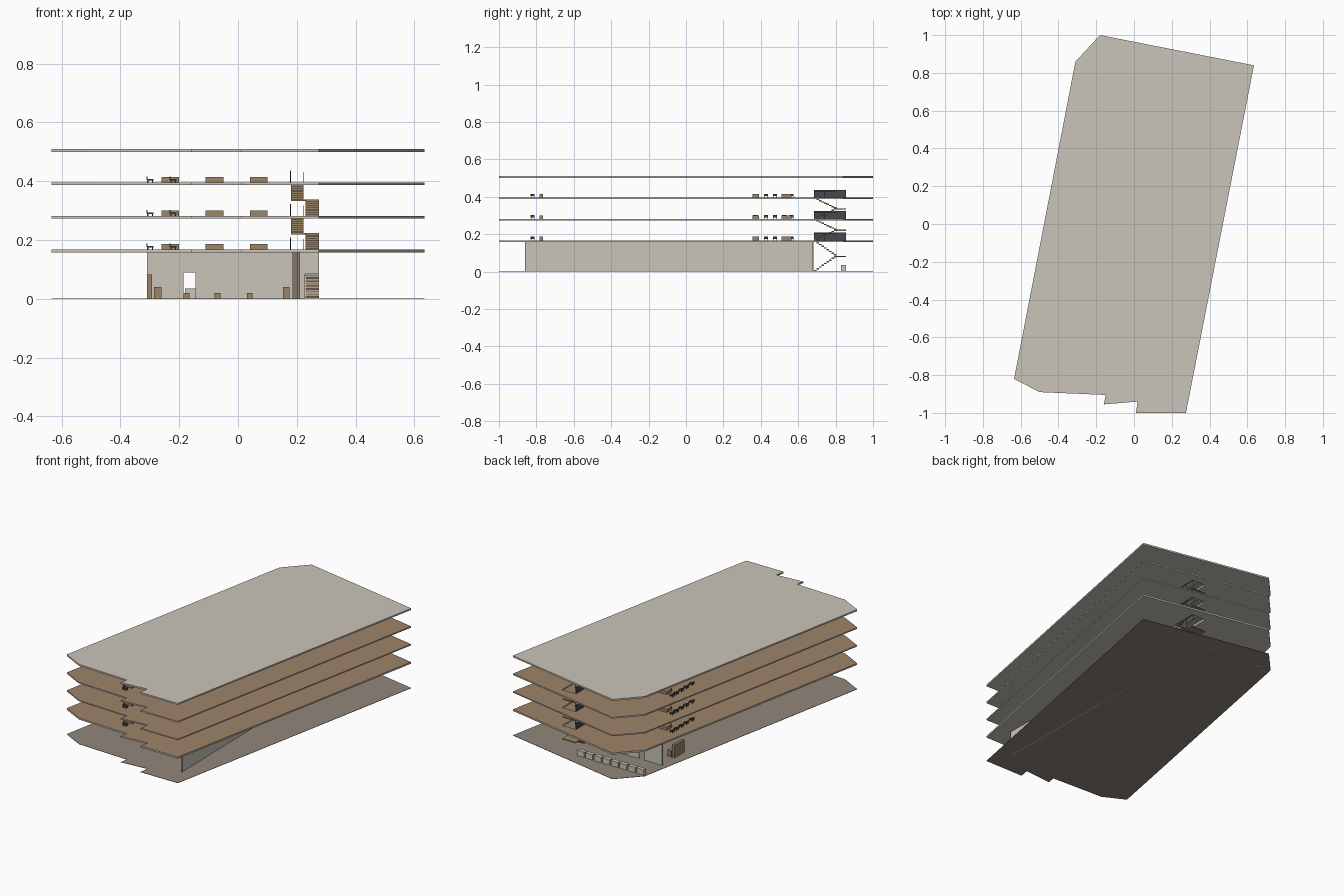
import bpy, bmesh
from mathutils import Matrix, Vector

cube = bpy.data.objects.get("Cube")
if cube:
    bpy.data.objects.remove(cube, do_unlink=True)


def material(name, rgb):
    lin = [((c / 255 + 0.055) / 1.055) ** 2.4 for c in rgb] + [1]
    m = bpy.data.materials.new(name)
    m.use_nodes = True
    m.diffuse_color = lin
    m.node_tree.nodes["Principled BSDF"].inputs["Base Color"].default_value = lin
    return m


CONCRETE = material("pale concrete", (202, 197, 187))
WOOD = material("brown wood", (158, 131, 104))
GROUND = material("ground taupe", (145, 135, 123))
DARK = material("dark grey", (72, 71, 78))


def finish(bm, name, *mats):
    mesh = bpy.data.meshes.new(name)
    bm.to_mesh(mesh)
    bm.free()
    for m in mats:
        mesh.materials.append(m)
    ob = bpy.data.objects.new(name, mesh)
    bpy.context.collection.objects.link(ob)
    return ob


def add_box(bm, x0, x1, y0, y1, z0, z1):
    centre = Vector((x0 + x1, y0 + y1, z0 + z1)) / 2
    size = Matrix.Diagonal((x1 - x0, y1 - y0, z1 - z0, 1))
    bmesh.ops.create_cube(bm, size=1, matrix=Matrix.Translation(centre) @ size)


def boxes(name, mat, *dims):
    bm = bmesh.new()
    for d in dims:
        add_box(bm, *d)
    return finish(bm, name, mat)


# Shared floor outline
OUTLINE = [(-0.18, 1), (-0.31, 0.86), (-0.635, -0.82), (-0.5, -0.89), (-0.15, -0.905),
           (-0.16, -0.955), (0.02, -0.94), (0.01, -1), (0.275, -1), (0.635, 0.84)]
STAIR_X0, STAIR_X1, STAIR_Y0, STAIR_Y1 = 0.18, 0.275, 0.685, 0.855


def slab(name, z0, z1, side, top, opening=False):
    bm = bmesh.new()
    edges = []
    loops = [OUTLINE]
    if opening:
        loops.append([(STAIR_X0, STAIR_Y0), (STAIR_X1, STAIR_Y0),
                      (STAIR_X1, STAIR_Y1), (STAIR_X0, STAIR_Y1)])
    for loop in loops:
        vs = [bm.verts.new((x, y, z0)) for x, y in loop]
        edges += [bm.edges.new((vs[i - 1], vs[i])) for i in range(len(vs))]
    bmesh.ops.triangle_fill(bm, edges=edges, use_beauty=True)
    ext = bmesh.ops.extrude_face_region(bm, geom=bm.faces[:], use_keep_orig=True)
    moved = [g for g in ext["geom"] if isinstance(g, bmesh.types.BMVert)]
    bmesh.ops.translate(bm, vec=(0, 0, z1 - z0), verts=moved)
    bmesh.ops.recalc_face_normals(bm, faces=bm.faces[:])
    bm.normal_update()
    for f in bm.faces:
        f.material_index = 1 if f.normal.z > 0.5 else 0
    return finish(bm, name, side, top)


slab("ground_plate", 0, 0.002, GROUND, GROUND)
slab("first_floor", 0.157, 0.167, CONCRETE, WOOD, True)
slab("second_floor", 0.274, 0.281, CONCRETE, WOOD, True)
slab("third_floor", 0.387, 0.395, CONCRETE, WOOD, True)
slab("roof", 0.5, 0.51, CONCRETE, CONCRETE)

# Ground floor walls: back wall with two doorways, and the long side wall
H = 0.157
boxes("back_wall", CONCRETE,
      (-0.31, -0.185, 0.675, 0.683, 0, H), (-0.185, -0.145, 0.675, 0.683, 0.09, H),
      (-0.145, 0.228, 0.675, 0.683, 0, H), (0.228, 0.275, 0.675, 0.683, 0.085, H))
long_wall = boxes("long_wall", CONCRETE, (0.203, 0.209, -0.858, 0.676, 0, H))
for v in long_wall.data.vertices:
    if v.co.y > 0:
        v.co.x -= 0.02
boxes("wall_end_trim", WOOD, (0.203, 0.21, -0.862, -0.858, 0, H))

# Row of outdoor planter blocks
boxes("planter_blocks", CONCRETE,
      *[(-0.3 + i * 0.06, -0.25 + i * 0.06, 0.83, 0.855, 0, 0.036) for i in range(8)])

# Ground floor furniture
boxes("tall_cabinet", WOOD, (-0.31, -0.292, 0.46, 0.56, 0, 0.082))
boxes("counters", WOOD, (-0.285, -0.26, 0.48, 0.56, 0, 0.04), (0.153, 0.175, 0.56, 0.64, 0, 0.04))
boxes("stools", WOOD, *[(x, x + 0.02, 0.6, 0.62, 0, 0.02) for x in (-0.185, -0.08, 0.03)])


# Stairs: two flights with a landing between storeys
def stairs(name, z0, z1):
    steps, turn = 9, 0.805
    mid = (z0 + z1) / 2
    run = (turn - STAIR_Y0) / steps
    rise = (mid - z0) / steps
    bm = bmesh.new()
    for i in range(steps):
        y = STAIR_Y0 + i * run
        z = z0 + (i + 1) * rise
        add_box(bm, 0.23, STAIR_X1, y, y + run, z - 0.007, z)
        z = z1 - i * rise
        add_box(bm, STAIR_X0, 0.222, y, y + run, z - 0.007, z)
    add_box(bm, STAIR_X0, STAIR_X1, turn, STAIR_Y1, mid - 0.006, mid)
    finish(bm, name, WOOD)


LEVELS = [0, 0.167, 0.281, 0.395]
for i in range(3):
    stairs(f"stairs_{i + 1}", LEVELS[i], LEVELS[i + 1])


# A chair: seat, back and four legs
def chair(bm, x, y, z, side):
    w = 0.011
    add_box(bm, x - w, x + w, y - w, y + w, z + 0.008, z + 0.012)
    add_box(bm, x + side * w - 0.0015, x + side * w + 0.0015, y - w, y + w, z + 0.01, z + 0.021)
    for sx in (-1, 1):
        for sy in (-1, 1):
            add_box(bm, x + sx * 0.008 - 0.002, x + sx * 0.008 + 0.002,
                    y + sy * 0.008 - 0.002, y + sy * 0.008 + 0.002, z, z + 0.008)


# Furniture and stair guard repeated on the upper floors
for n, z in enumerate(LEVELS[1:], 1):
    top = z + 0.02
    boxes(f"tables_{n}", WOOD,
          (-0.26, -0.2, 0.51, 0.565, z, top), (-0.11, -0.05, 0.51, 0.565, z, top),
          (0.04, 0.1, 0.51, 0.565, z, top), (-0.11, -0.05, 0.355, 0.39, z, top))
    boxes(f"front_desk_{n}", WOOD, (-0.26, -0.2, -0.782, -0.764, z, top))
    bm = bmesh.new()
    for y in (0.37, 0.427, 0.475, 0.525, 0.565):
        chair(bm, -0.299, y, z, -1)
    chair(bm, -0.22, -0.82, z, -1)
    finish(bm, f"chairs_{n}", DARK)
    boxes(f"stair_guard_{n}", DARK,
          (0.177, 0.18, STAIR_Y0, STAIR_Y1, z, z + 0.042),
          (0.221, 0.223, STAIR_Y0, 0.8, z + 0.034, z + 0.037),
          *[(0.221, 0.223, y, y + 0.002, z, z + 0.037) for y in (STAIR_Y0, 0.74, 0.798)])
